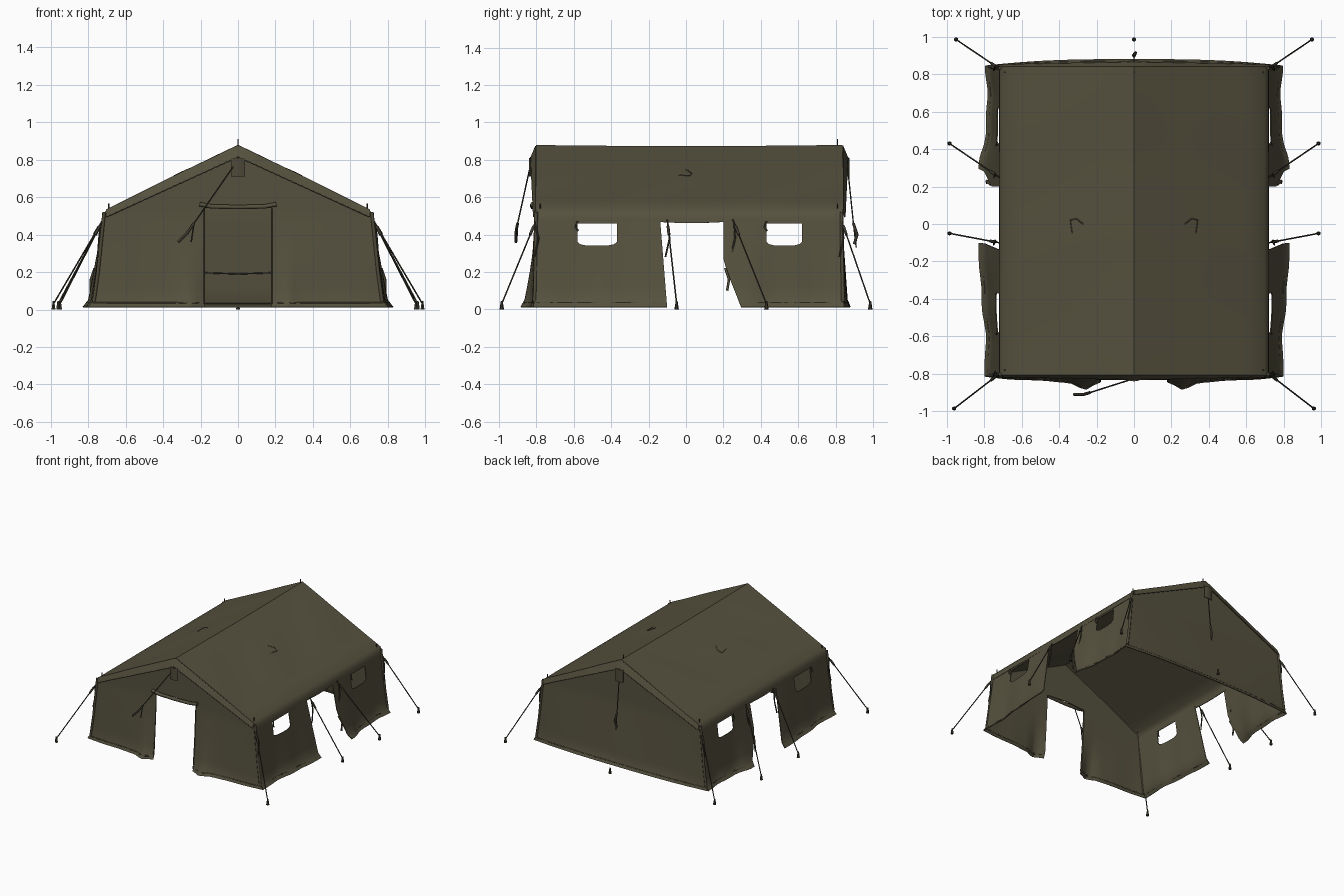
import bpy, bmesh, math
from mathutils import Vector

old = bpy.data.objects.get("Cube")
if old:
    bpy.data.objects.remove(old, do_unlink=True)


def material(name, rgb):
    m = bpy.data.materials.new(name)
    m.use_nodes = True
    m.diffuse_color = (*rgb, 1)
    bsdf = m.node_tree.nodes["Principled BSDF"]
    bsdf.inputs["Base Color"].default_value = (*rgb, 1)
    bsdf.inputs["Roughness"].default_value = 0.9
    return m


CANVAS = material("olive canvas", (0.092, 0.083, 0.049))
TRIM = material("dark olive webbing", (0.076, 0.068, 0.041))
ROPE = material("dark rope", (0.042, 0.038, 0.025))


def activate(obj):
    bpy.ops.object.select_all(action='DESELECT')
    obj.select_set(True)
    bpy.context.view_layer.objects.active = obj


def sheet(name, us, vs, place, hole=None, mat=CANVAS, thick=0.006):
    """Thin cloth over a grid, with optional openings."""
    bm = bmesh.new()
    grid = [[bm.verts.new(place(u, v)) for v in vs] for u in us]
    for i in range(len(us) - 1):
        for j in range(len(vs) - 1):
            mu, mv = (us[i] + us[i + 1]) / 2, (vs[j] + vs[j + 1]) / 2
            if not (hole and hole(mu, mv)):
                bm.faces.new((grid[i][j], grid[i + 1][j], grid[i + 1][j + 1], grid[i][j + 1]))
    bmesh.ops.delete(bm, geom=[v for v in bm.verts if not v.link_faces], context='VERTS')
    bmesh.ops.recalc_face_normals(bm, faces=bm.faces)
    mesh = bpy.data.meshes.new(name)
    bm.to_mesh(mesh)
    bm.free()
    mesh.materials.append(mat)
    obj = bpy.data.objects.new(name, mesh)
    bpy.context.collection.objects.link(obj)
    activate(obj)
    mod = obj.modifiers.new("cloth", 'SOLIDIFY')
    mod.thickness, mod.offset = thick, 0
    bpy.ops.object.modifier_apply(modifier=mod.name)
    bpy.ops.object.shade_smooth_by_angle(angle=math.radians(40))


def tube(name, pts, r=0.004, mat=ROPE):
    """Round cord through points."""
    cu = bpy.data.curves.new(name, 'CURVE')
    cu.dimensions = '3D'
    cu.bevel_depth, cu.bevel_resolution, cu.use_fill_caps = r, 1, True
    sp = cu.splines.new('POLY')
    sp.points.add(len(pts) - 1)
    for p, co in zip(sp.points, pts):
        p.co = (*co, 1)
    cu.materials.append(mat)
    obj = bpy.data.objects.new(name, cu)
    bpy.context.collection.objects.link(obj)
    activate(obj)
    bpy.ops.object.convert(target='MESH')


def span(a, b, n):
    return [a + (b - a) * i / n for i in range(n + 1)]


def near(a, b, width):
    return math.exp(-((a - b) / width) ** 2)


def lean(z):
    return max(0, 1 - z / 0.5)


def skirt(z):
    return 0.03 * max(0, 1 - z / 0.05)


FRONT, BACK, EAVE = -0.80, 0.83, 0.712
ROWS = [0.012, 0.03, 0.05, 0.12, 0.2, 0.27, 0.34, 0.36, 0.44, 0.46, 0.5]


# Gable walls, the front one with a doorway
def gable(front):
    def place(u, v):
        top = 0.862 - 0.485 * abs(u)
        z = v if v <= 0.5 else 0.5 + (top - 0.5) * (v - 0.5) * 2
        t, a = lean(z), abs(u)
        x = u + math.copysign((0.06 * t + skirt(z)) * (a / EAVE) ** 6, u)
        taper = 1 - 0.7 * (a / EAVE) ** 4
        out = (0.03 * t + skirt(z) * 0.6) * taper
        if front:
            out += 0.045 * t * t * near(a, 0.26, 0.05)
            return (x, FRONT - out - 0.004 * t * math.sin(a * 22) * taper, z)
        return (x, BACK + out + 0.005 * near(a, 0, 0.5) * t, z)
    return place


half = span(0.18, EAVE, 14)
across = [-u for u in reversed(half)] + span(-0.18, 0.18, 6)[1:-1] + half
gable_rows = ROWS + [0.575, 0.7, 0.85, 1.0]
sheet("front_wall", across, gable_rows, gable(True), lambda u, v: abs(u) < 0.18 and v < 0.575)
sheet("back_wall", across, gable_rows, gable(False))


# Side walls: two panels a side, each with a window and a loose flared edge
def side_panel(s, corner, free, window, flare_width):
    lo, hi = window
    mid = (lo + hi) / 2

    def place(u, z):
        t, w, c = lean(z), near(u, free, 0.13), near(u, corner, 0.1)
        x = EAVE + (0.045 + 0.015 * c) * t + skirt(z) + 0.05 * t * near(u, free, flare_width)
        x += 0.005 * t * math.sin(u * 24) * (1 - c) * (1 - w)
        pull = 0.04 * t if corner < 0 else 0.2 * max(0, t - 0.5)
        y = u + pull * w + math.copysign((0.03 * t + skirt(z) * 0.6) * 0.3, corner) * c
        # soften the lower window corners
        if abs(z - 0.34) < 0.001 and min(abs(u - lo), abs(u - hi)) < 0.001:
            y += 0.015 if u < mid else -0.015
            z += 0.008
        return (s * x, y, z)
    a, b = min(corner, free), max(corner, free)
    cols = span(a, lo, 6)[:-1] + span(lo, hi, 4) + span(hi, b, 6)[1:]
    name = ("left" if s > 0 else "right") + ("_front" if corner < 0 else "_back")
    sheet(name + "_side_wall", cols, ROWS, place, lambda u, z: lo < u < hi and 0.34 < z < 0.46)
    # one window toggle and a tied loose edge
    y = lo if corner < 0 else hi
    tube(name + "_window_tie", [(s * 0.728, lo, 0.47), (s * 0.735, lo - 0.01, 0.44),
                                (s * 0.73, lo + 0.004, 0.42)], 0.005, TRIM)
    if corner > 0:
        tube(name + "_flap_tie", [(s * 0.765, free + 0.01, 0.22), (s * 0.785, free + 0.03, 0.16),
                                  (s * 0.785, free + 0.02, 0.10)], 0.007, TRIM)
    # foot cord along the hem
    inner = free + (-0.05 if corner < 0 else 0.16)
    tube(name + "_foot_cord", [place(u, 0.035) for u in span(corner, inner, 6)], 0.004, TRIM)


for s in (-1, 1):
    side_panel(s, FRONT, -0.14, (-0.58, -0.37), 0.4)
    side_panel(s, BACK, 0.20, (0.43, 0.62), 0.25)


# Roof cloth with hanging eave edges
def roof(u, y):
    a = abs(u)
    sag = 0.006 * math.cos(y * 1.9) * near(a, 0, 0.3)
    if a <= 1:
        ripple = 0.003 * math.sin(y * 9 + a * 5) * math.sin(a * math.pi)
        return (u * 0.695, y, 0.876 - 0.341 * a - sag + ripple)
    drop = a - 1
    x = 0.695 + 0.026 * min(1, drop * 2) - 0.003 * drop
    return (math.copysign(x, u), y, 0.535 - 0.062 * drop - 0.012 * drop * near(y, 0.03, 0.2))


slope = span(0, 1, 8)[1:] + [1.4, 2]
sheet("roof", [-u for u in reversed(slope)] + [0] + slope, span(FRONT - 0.003, BACK + 0.008, 28), roof)

# Gable edge strips leaning outward most near the ridge
for name, y0, d in (("front", FRONT - 0.003, -1), ("back", BACK + 0.008, 1)):
    sheet(name + "_gable_strip", span(-1, 1, 16), [0, 0.5, 1],
          lambda u, v: (u * 0.705, y0 + d * (0.025 - 0.014 * abs(u)) * v,
                        0.874 - 0.341 * abs(u) - v * (0.06 - 0.02 * abs(u))))
    # ridge sleeve and seam along the strip
    sheet(name + "_ridge_sleeve", span(-0.036, 0.036, 4), [0.71, 0.76, 0.81],
          lambda x, z: (x, y0 + d * (0.034 - 6 * x * x), z), mat=TRIM)
    tube(name + "_gable_seam", [(-0.70, y0 + d * 0.012, 0.495), (0, y0 + d * 0.027, 0.815),
                                (0.70, y0 + d * 0.012, 0.495)], 0.003, TRIM)

# Rolled door flap over the doorway and bound door edges
tube("rolled_door_flap", [(-0.205, -0.82, 0.562), (-0.14, -0.82, 0.55), (0, -0.82, 0.547),
                          (0.14, -0.82, 0.55), (0.205, -0.82, 0.562)], 0.013, CANVAS)
for s in (-1, 1):
    tube("door_edge", [(s * 0.18, -0.803, 0.54), (s * 0.18, -0.82, 0.25),
                       (s * 0.18, -0.84, 0.03)], 0.004, CANVAS)
tube("inner_wall_cord", [(-0.3, 0.84, 0.2), (0, 0.84, 0.19), (0.3, 0.84, 0.2)], 0.004, TRIM)


# Stakes and guy ropes
def stake(x, y):
    bpy.ops.mesh.primitive_cone_add(vertices=6, radius1=0.012, radius2=0.005, depth=0.045,
                                    location=(x, y, 0.0225))
    bpy.context.object.name = "stake"
    bpy.context.object.data.materials.append(ROPE)


def guy(start, end):
    a, b = Vector(start), Vector(end)
    tube("guy_rope", [a, b], 0.004)
    tube("rope_tensioner", [a.lerp(b, 0.08), a.lerp(b, 0.18)], 0.008)
    tube("rope_tail", [a.lerp(b, 0.05), a + Vector((a.x * 0.03, 0.012, -0.1)),
                       a + Vector((a.x * 0.04, -0.01, -0.2))], 0.005)
    stake(b.x, b.y)


for s in (-1, 1):
    for y0, x1, y1 in ((FRONT, 0.96, -0.985), (-0.10, 0.985, -0.05),
                       (0.25, 0.985, 0.43), (BACK, 0.95, 0.985)):
        guy((s * 0.72, y0, 0.48), (s * x1, y1, 0.03))
    # corner webbing, eave pins and foot cords
    for y, d in ((FRONT, -1), (BACK, 1)):
        tube("corner_webbing", [(s * 0.715, y + d * 0.002, 0.52), (s * 0.748, y + d * 0.006, 0.2),
                                (s * 0.77, y + d * 0.01, 0.04)], 0.010, TRIM)
        tube("eave_pin", [(s * 0.69, y - d * 0.02, 0.53), (s * 0.69, y - d * 0.02, 0.565)], 0.004)
        wall = gable(d < 0)
        tube("gable_foot_cord", [wall(s * u, 0.035) for u in span(0.2 if d < 0 else 0, EAVE, 12)],
             0.005, TRIM)
    # folded strap lying on the roof slope
    tube("roof_strap", [(s * 0.27, 0.0, 0.747), (s * 0.31, 0.03, 0.728),
                        (s * 0.34, 0.02, 0.713), (s * 0.33, -0.05, 0.718)], 0.004, TRIM)

# Ridge pin and hanging gable ropes
tube("ridge_pin", [(0, BACK - 0.02, 0.86), (0, BACK - 0.02, 0.91)], 0.004)
tube("front_hanging_rope", [(0, -0.825, 0.80), (-0.235, -0.90, 0.46), (-0.25, -0.905, 0.36)], 0.004)
tube("front_rope_bundle", [(-0.235, -0.90, 0.46), (-0.27, -0.91, 0.41), (-0.32, -0.91, 0.36)], 0.008)
tube("back_hanging_rope", [(0, 0.86, 0.80), (0, 0.895, 0.46), (0, 0.91, 0.33)], 0.004)
tube("back_rope_bundle", [(0, 0.895, 0.46), (0.008, 0.915, 0.40), (-0.004, 0.90, 0.35)], 0.008)
stake(0, 0.985)
